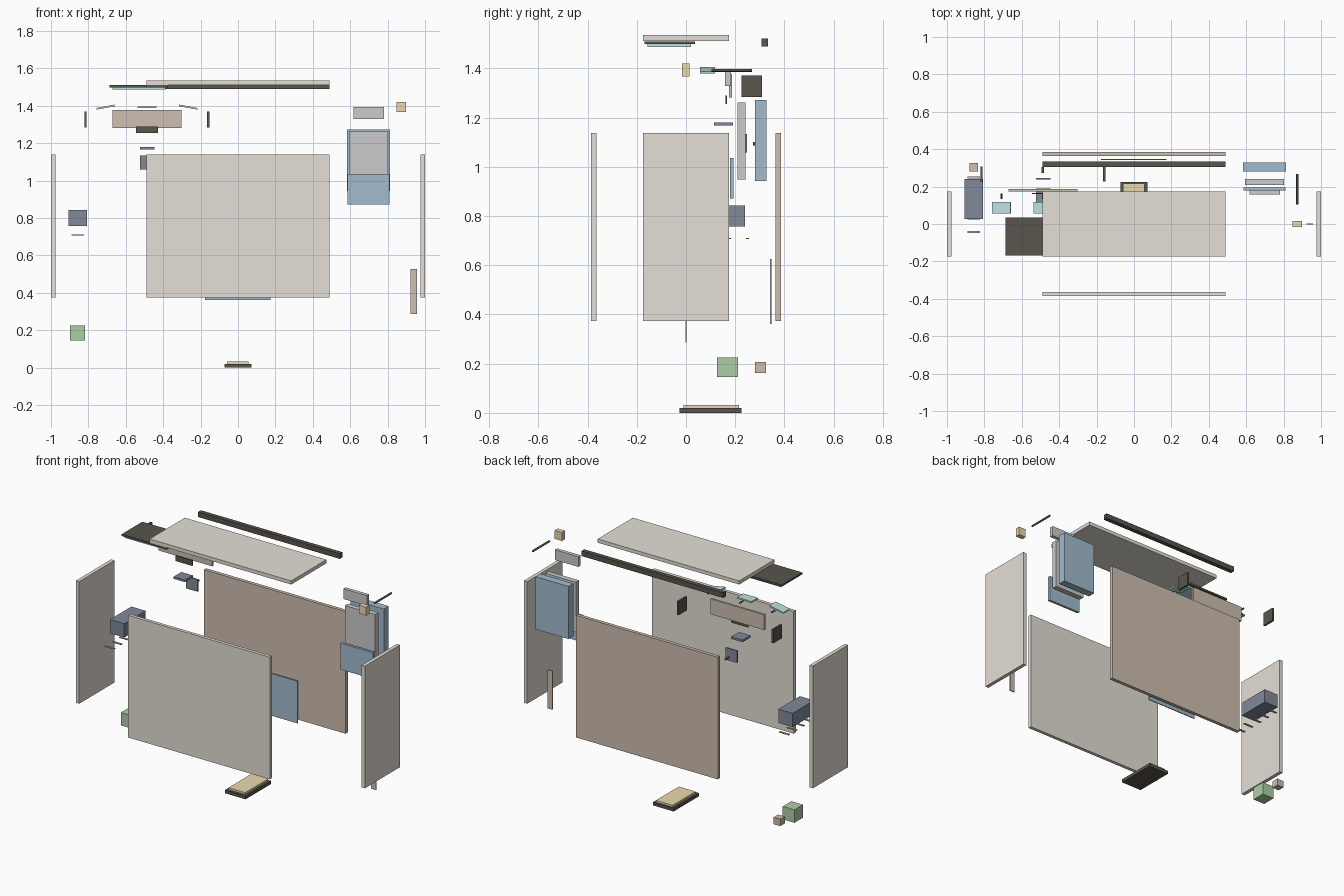
import bpy, bmesh, math
from mathutils import Matrix

if "Cube" in bpy.data.objects:
    bpy.data.objects.remove(bpy.data.objects["Cube"])

COLOURS = {
    "shell": (0.78, 0.74, 0.68), "brown": (0.62, 0.52, 0.44), "dark": (0.10, 0.09, 0.075),
    "blue": (0.36, 0.50, 0.62), "slate": (0.22, 0.25, 0.32), "grey": (0.75, 0.75, 0.73),
    "teal": (0.50, 0.75, 0.74), "sand": (0.83, 0.70, 0.43), "green": (0.42, 0.62, 0.38),
}
MATS = {}
for key, rgb in COLOURS.items():
    MATS[key] = bpy.data.materials.new(key)
    MATS[key].diffuse_color = (*rgb, 1)


def finish(bm, name, mat, loc, tilt=0.0):
    mesh = bpy.data.meshes.new(name)
    bm.to_mesh(mesh)
    bm.free()
    mesh.materials.append(MATS[mat])
    ob = bpy.data.objects.new(name, mesh)
    ob.location = loc
    ob.rotation_euler.y = tilt
    bpy.context.collection.objects.link(ob)
    return ob


def box(name, mat, x, y, z, tilt=0.0):
    """Box from its (min, max) range on each axis, tilted about y."""
    bm = bmesh.new()
    size = [r[1] - r[0] for r in (x, y, z)]
    bmesh.ops.create_cube(bm, size=1, matrix=Matrix.Diagonal((*size, 1)))
    return finish(bm, name, mat, [(r[0] + r[1]) / 2 for r in (x, y, z)], tilt)


def rod(name, mat, x, y, z, r):
    """Round rod lying along y."""
    bm = bmesh.new()
    bmesh.ops.create_cone(bm, cap_ends=True, segments=16, radius1=r, radius2=r,
                          depth=y[1] - y[0], matrix=Matrix.Rotation(math.pi / 2, 4, 'X'))
    for f in bm.faces:
        f.smooth = len(f.verts) == 4
    for e in bm.edges:
        e.smooth = all(len(f.verts) == 4 for f in e.link_faces)
    return finish(bm, name, mat, (x, (y[0] + y[1]) / 2, z))


# Exploded outer shell
W, D, H = (-0.49, 0.49), (-0.174, 0.174), (0.374, 1.138)
box("front_panel", "shell", W, (-0.385, -0.364), H)
box("back_panel", "brown", W, (0.363, 0.385), H)
box("left_panel", "shell", (-1, -0.977), D, H)
box("right_panel", "shell", (0.977, 1), D, H)
box("top_panel", "shell", W, D, (1.512, 1.535))
box("top_rear_bar", "dark", W, (0.306, 0.333), (1.489, 1.521))

# Upper tray with glass beneath
box("upper_tray", "dark", (-0.687, -0.375), (-0.168, 0.036), (1.498, 1.510))
box("upper_glass", "teal", (-0.672, -0.388), (-0.156, 0.021), (1.486, 1.498))

# Display board with its clip and two end plates
box("display_board", "brown", (-0.671, -0.301), (0.175, 0.187), (1.281, 1.377))
box("board_clip", "dark", (-0.545, -0.428), (0.160, 0.166), (1.255, 1.289))
CX = -0.487
for side, s in (("left", -1), ("right", 1)):
    c = CX + s * 0.328
    box("end_plate_" + side, "dark", (c - 0.006, c + 0.006), (0.226, 0.308), (1.284, 1.370))

# Three fanned flaps, each with a short pin
for side, s in (("left", -1), ("centre", 0), ("right", 1)):
    c = CX + s * 0.221
    box("flap_" + side, "teal", (c - 0.05, c + 0.05), (0.057, 0.118), (1.388, 1.397),
        tilt=s * math.radians(10.5))
    rod("flap_pin_" + side, "dark", c, (0.134, 0.164), 1.392, 0.005)

# Shelf, camera plate and stem
box("small_shelf", "slate", (-0.525, -0.446), (0.113, 0.190), (1.167, 1.180))
box("camera_plate", "slate", (-0.525, -0.446), (0.238, 0.247), (1.059, 1.134))
rod("camera_stem", "dark", CX, (0.273, 0.306), 1.094, 0.007)

# Stacked slabs on the right
box("rear_slab", "blue", (0.583, 0.813), (0.280, 0.328), (0.943, 1.272))
box("inner_slab", "grey", (0.593, 0.803), (0.209, 0.241), (0.949, 1.262))
box("front_pocket", "blue", (0.585, 0.811), (0.178, 0.194), (0.872, 1.036))
box("slab_cap", "grey", (0.618, 0.780), (0.159, 0.182), (1.329, 1.393))

# Latch block, lever and side strip
box("latch_block", "sand", (0.848, 0.898), (-0.016, 0.015), (1.366, 1.419))
rod("latch_lever", "dark", 0.873, (0.103, 0.268), 1.392, 0.006)
box("side_strip", "brown", (0.923, 0.956), (-0.003, 0.003), (0.286, 0.528))

# Lower rear door
box("rear_door", "blue", (-0.177, 0.173), (0.341, 0.347), (0.362, 0.626))

# Storage box with a row of slats under it
box("storage_box", "slate", (-0.906, -0.807), (0.028, 0.240), (0.757, 0.843))
for i in range(5):
    c = -0.043 + i * 0.073
    box(f"slat_{i + 1}", "brown", (-0.890, -0.823), (c - 0.006, c + 0.006), (0.706, 0.711))

# Loose cubes
box("large_cube", "green", (-0.898, -0.817), (0.126, 0.211), (0.145, 0.226))
box("small_cube", "brown", (-0.880, -0.834), (0.280, 0.325), (0.163, 0.206))

# Base tray on the floor
box("base_tray", "dark", (-0.072, 0.071), (-0.026, 0.225), (0, 0.020))
box("base_pad", "sand", (-0.059, 0.057), (-0.010, 0.216), (0.020, 0.032))

for m in bpy.data.materials:
    if m.users and not m.is_grease_pencil:
        m.use_nodes = True
        m.node_tree.nodes["Principled BSDF"].inputs["Base Color"].default_value = m.diffuse_color
